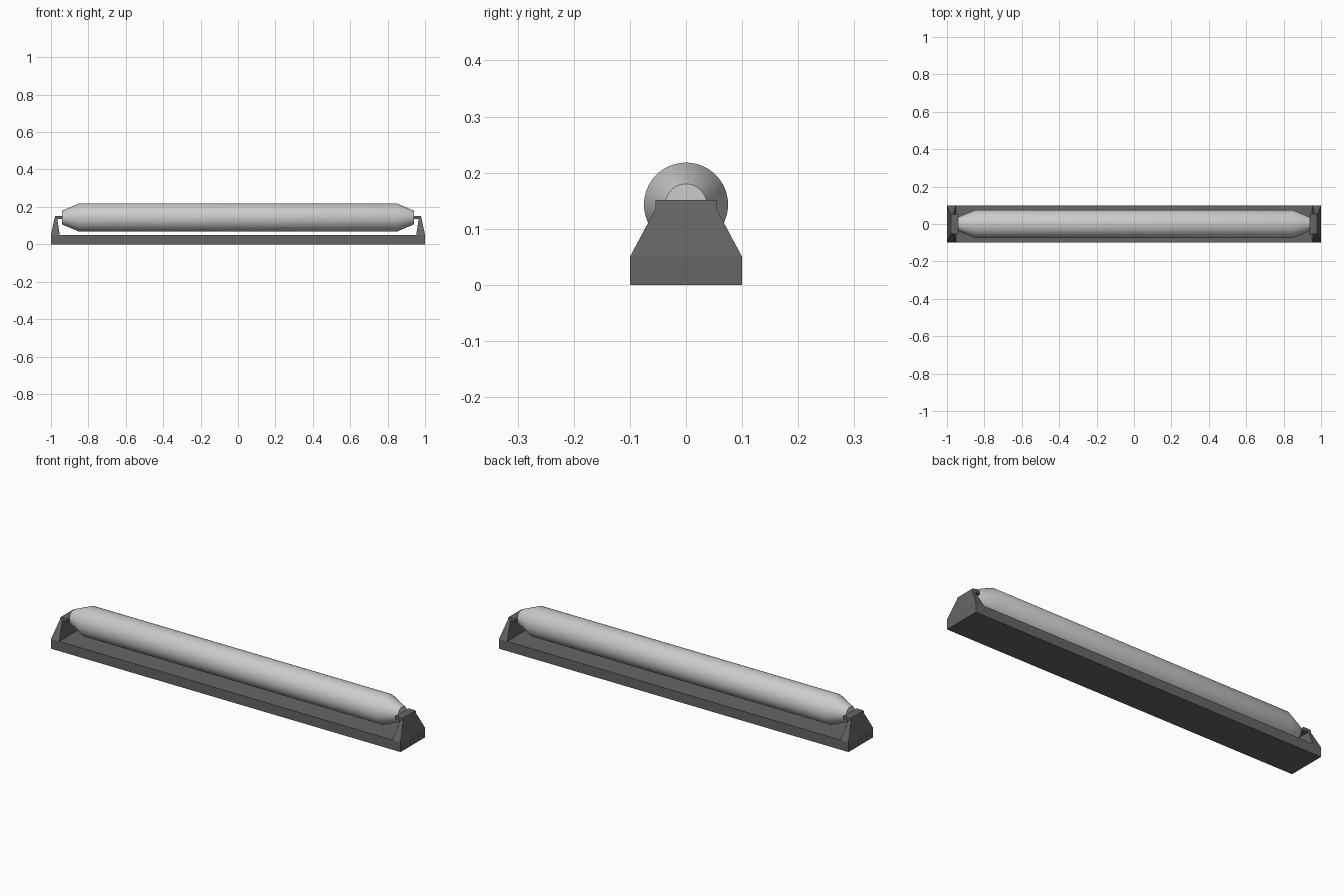
import bpy, bmesh, math

if "Cube" in bpy.data.objects:
    bpy.data.objects.remove(bpy.data.objects["Cube"])


def make_object(name, bm):
    bmesh.ops.recalc_face_normals(bm, faces=bm.faces[:])
    mesh = bpy.data.meshes.new(name)
    bm.to_mesh(mesh)
    bm.free()
    obj = bpy.data.objects.new(name, mesh)
    bpy.context.collection.objects.link(obj)
    return obj


def paint(obj, name, grey):
    mat = bpy.data.materials.get(name) or bpy.data.materials.new(name)
    mat.diffuse_color = (grey, grey, grey, 1)
    mat.use_nodes = True
    mat.node_tree.nodes["Principled BSDF"].inputs["Base Color"].default_value = mat.diffuse_color
    obj.data.materials.append(mat)


def loft(name, rings):
    """Skin a list of vertex loops and cap both ends."""
    bm = bmesh.new()
    loops = [[bm.verts.new(p) for p in ring] for ring in rings]
    n = len(loops[0])
    for a, b in zip(loops, loops[1:]):
        for i in range(n):
            j = (i + 1) % n
            bm.faces.new((a[i], a[j], b[j], b[i]))
    bm.faces.new(loops[0])
    bm.faces.new(loops[-1])
    return make_object(name, bm)


def rect(x0, x1, y, z):
    return [(x0, -y, z), (x1, -y, z), (x1, y, z), (x0, y, z)]


# Flat base channel
base = loft("base", [rect(-1, 1, 0.1, 0), rect(-1, 1, 0.1, 0.05)])
paint(base, "dark_housing", 0.13)

# End brackets with tapered post and overhanging holder lip, mirrored pair
bracket = loft("end_bracket", [
    rect(0.953, 1.0, 0.1, 0.05),
    rect(0.966, 0.982, 0.054, 0.136),
    rect(0.937, 0.982, 0.054, 0.136),
    rect(0.937, 0.978, 0.054, 0.151),
])
mirror = bracket.modifiers.new("both_ends", "MIRROR")
mirror.use_axis[0] = True
paint(bracket, "dark_housing", 0.13)

# Light tube with tapered ends
profile = [(-0.94, 0.037), (-0.85, 0.075), (0.85, 0.075), (0.94, 0.037)]
SIDES = 48
tube = loft("light_tube", [
    [(x, r * math.cos(2 * math.pi * i / SIDES),
      0.143 + r * math.sin(2 * math.pi * i / SIDES)) for i in range(SIDES)]
    for x, r in profile])
bpy.ops.object.select_all(action="DESELECT")
tube.select_set(True)
bpy.context.view_layer.objects.active = tube
bpy.ops.object.shade_smooth_by_angle(angle=math.radians(30))
paint(tube, "pale_tube", 0.6)
